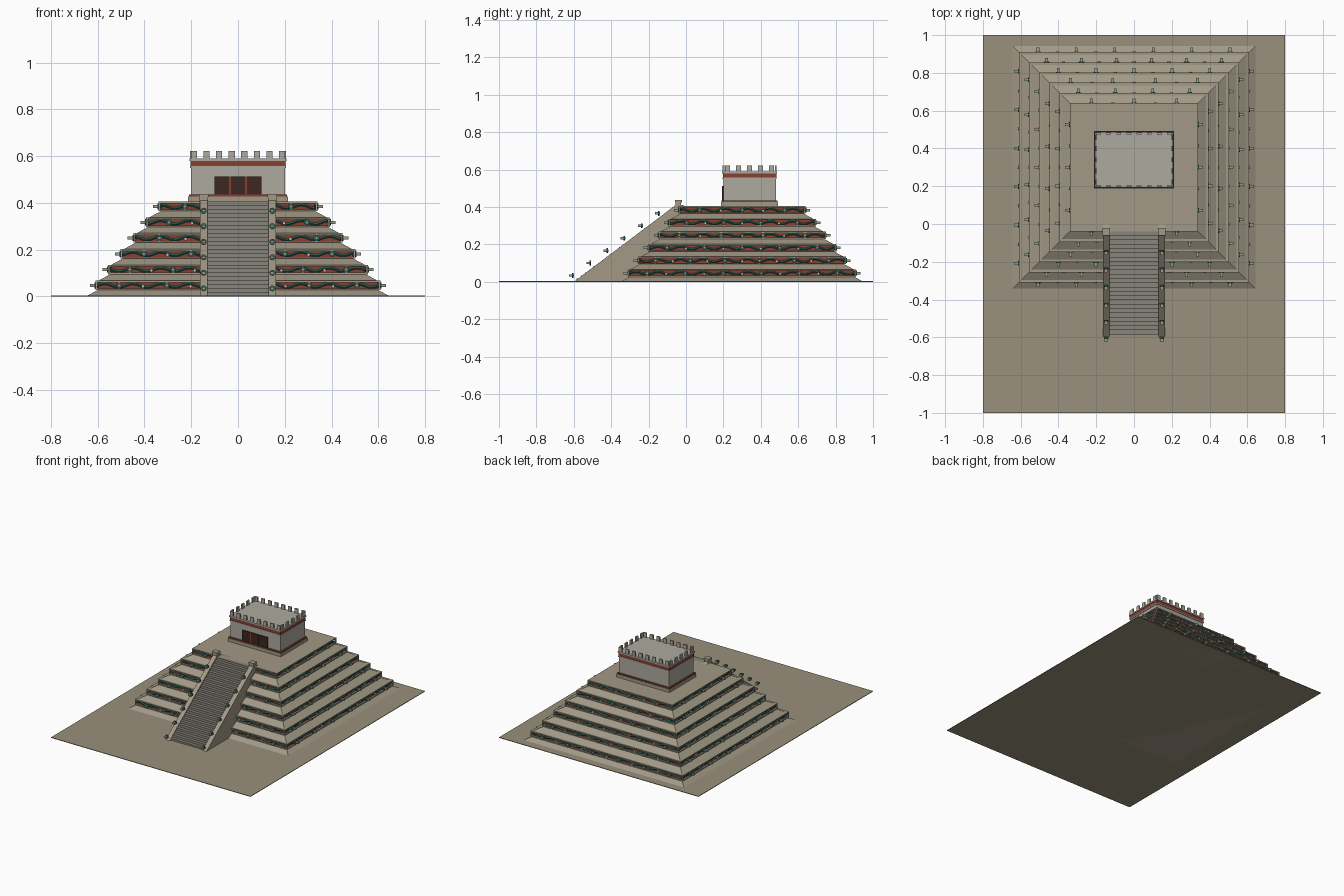
import bpy, bmesh, math
from mathutils import Matrix, Vector

if "Cube" in bpy.data.objects:
    bpy.data.objects.remove(bpy.data.objects["Cube"])


def mat(name, rgb):
    m = bpy.data.materials.new(name)
    m.diffuse_color = (*rgb, 1)
    m.use_nodes = True
    m.node_tree.nodes["Principled BSDF"].inputs["Base Color"].default_value = m.diffuse_color
    return m


STONE = mat("tan_stone", (0.36, 0.32, 0.24))
GROUND = mat("earth", (0.32, 0.28, 0.20))
PLASTER = mat("plaster", (0.42, 0.40, 0.35))
STEP = mat("step_stone", (0.25, 0.23, 0.20))
RED = mat("red_paint", (0.25, 0.05, 0.03))
GREEN = mat("green_paint", (0.03, 0.16, 0.12))
SHELL = mat("shell", (0.6, 0.56, 0.48))
DARK = mat("dark_doorway", (0.045, 0.02, 0.015))


def finish(name, bm, material):
    bmesh.ops.recalc_face_normals(bm, faces=bm.faces)
    me = bpy.data.meshes.new(name)
    bm.to_mesh(me)
    bm.free()
    me.materials.append(material)
    ob = bpy.data.objects.new(name, me)
    bpy.context.collection.objects.link(ob)
    return ob


def box(bm, x0, x1, y0, y1, z0, z1, m=Matrix()):
    t = Matrix.Translation(((x0 + x1) / 2, (y0 + y1) / 2, (z0 + z1) / 2))
    s = Matrix.Diagonal((x1 - x0, y1 - y0, z1 - z0, 1))
    bmesh.ops.create_cube(bm, size=1, matrix=m @ t @ s)


def disc(bm, x, y, z, r, depth, m=Matrix()):
    # short cylinder whose axis runs along local y
    t = Matrix.Translation((x, y, z)) @ Matrix.Rotation(math.pi / 2, 4, 'X')
    bmesh.ops.create_cone(bm, cap_ends=True, segments=10, radius1=r, radius2=r,
                          depth=depth, matrix=m @ t)


def frustum(bm, h0, h1, z0, z1):
    # square block with sloping sides around the pyramid axis
    lo, hi = ([bm.verts.new((sx * h, CY + sy * h, z)) for sx, sy in
               ((-1, -1), (1, -1), (1, 1), (-1, 1))] for h, z in ((h0, z0), (h1, z1)))
    bm.faces.new(lo)
    bm.faces.new(hi)
    for i in range(4):
        j = (i + 1) % 4
        bm.faces.new((lo[i], lo[j], hi[j], hi[i]))


def prism(bm, profile, x0, x1):
    # extrude a (y, z) outline along x
    f = bm.faces.new([bm.verts.new((x0, y, z)) for y, z in profile])
    r = bmesh.ops.extrude_face_region(bm, geom=[f])
    bmesh.ops.translate(bm, vec=(x1 - x0, 0, 0),
                        verts=[v for v in r["geom"] if isinstance(v, bmesh.types.BMVert)])


def wave(bm, x0, x1, y, z, m):
    # undulating serpent body as a four-sided tube
    n = max(4, int((x1 - x0) / 0.014))
    rings = []
    for i in range(n + 1):
        x = x0 + (x1 - x0) * i / n
        c = z + 0.008 * math.sin(x * 2 * math.pi / 0.12)
        rings.append([bm.verts.new(m @ Vector((x, y + dy, c + dz))) for dy, dz in
                      ((-0.006, 0), (0, 0.006), (0.006, 0), (0, -0.006))])
    for a, b in zip(rings, rings[1:]):
        for k in range(4):
            bm.faces.new((a[k], a[(k + 1) % 4], b[(k + 1) % 4], b[k]))
    bm.faces.new(rings[0])
    bm.faces.new(rings[-1])


CY, TIERS, H = 0.3, 6, 0.0675
TOP = TIERS * H

# ground slab
bm = bmesh.new()
box(bm, -0.8, 0.8, -1, 1, 0, 0.004)
finish("ground_slab", bm, GROUND)

# stepped tiers: sloping base, framed panel, serpents, heads and shells
for i in range(TIERS):
    t, z = 0.61 - 0.054 * i, i * H
    bm = bmesh.new()
    frustum(bm, t + 0.04, t - 0.01, z, z + 0.027)
    frustum(bm, t, t, z + 0.027, z + 0.034)
    frustum(bm, t, t, z + 0.060, z + H)
    finish(f"tier_{i + 1}_stone", bm, STONE)
    bm = bmesh.new()
    frustum(bm, t - 0.012, t - 0.012, z + 0.030, z + 0.064)
    finish(f"tier_{i + 1}_red_panel", bm, RED)

    green, heads, shells = bmesh.new(), bmesh.new(), bmesh.new()
    zc = z + 0.047
    for side in range(4):
        m = Matrix.Translation((0, CY, 0)) @ Matrix.Rotation(side * math.pi / 2, 4, 'Z')
        front = side == 0
        for a, b in (((-t + 0.01, -0.165), (0.165, t - 0.01)) if front
                     else ((-t + 0.01, t - 0.01),)):
            wave(green, a, b, -t + 0.008, zc, m)
        n = round(2 * t / 0.2)
        for k in range(n):
            x = -t + (k + 0.5) * 2 * t / n
            if not (front and abs(x) < 0.185):
                disc(green, x, -t, zc, 0.013, 0.008, m)
                box(heads, x - 0.007, x + 0.007, -t - 0.024, -t + 0.01, zc - 0.007, zc + 0.006, m)
            x += t / n
            if k < n - 1 and not (front and abs(x) < 0.18):
                disc(shells, x, -t + 0.003, zc - 0.004, 0.007, 0.012, m)
        # posts closing the panel frame at the corner
        box(heads, -t, -t + 0.008, -t, -t + 0.008, z + 0.034, z + 0.06, m)
    finish(f"tier_{i + 1}_serpent_bodies", green, GREEN)
    finish(f"tier_{i + 1}_serpent_heads", heads, STONE)
    finish(f"tier_{i + 1}_shells", shells, SHELL)

# staircase
N, Y0, Y1 = 24, -0.585, -0.04
outline = [(0.0, 0.0), (Y0, 0.0)]
for i in range(N):
    y = Y0 + (Y1 - Y0) * i / N
    outline += [(y, TOP * (i + 1) / N), (Y0 + (Y1 - Y0) * (i + 1) / N, TOP * (i + 1) / N)]
outline.append((0.0, TOP))
bm = bmesh.new()
prism(bm, outline, -0.131, 0.131)
finish("stair_steps", bm, STEP)

# balustrades with top posts and serpent heads
rails, collars, snouts = bmesh.new(), bmesh.new(), bmesh.new()
for s in (-1, 1):
    x0, x1 = sorted((s * 0.13, s * 0.163))
    prism(rails, [(-0.6, 0), (0, 0), (0, TOP), (-0.035, 0.415), (-0.05, 0.415)], x0, x1)
    box(rails, x0 - 0.001, x1 + 0.001, -0.056, -0.026, 0.38, 0.425)
    box(rails, x0 - 0.004, x1 + 0.004, -0.06, -0.022, 0.425, 0.437)
    for k in range(6):
        y, z = -0.605 + 0.092 * k, 0.034 + 0.0665 * k
        disc(collars, s * 0.147, y, z, 0.013, 0.008)
        box(snouts, s * 0.147 - 0.008, s * 0.147 + 0.008, y - 0.02, y + 0.006, z - 0.006, z + 0.006)
finish("balustrades", rails, STONE)
finish("balustrade_collars", collars, GREEN)
finish("balustrade_heads", snouts, STONE)

# temple plinth, walls and bands
for name, hx, y0, y1, z0, z1, m in (
        ("temple_plinth", 0.213, 0.187, 0.493, TOP, 0.428, STONE),
        ("temple_plinth_band", 0.21, 0.19, 0.49, 0.428, 0.436, RED),
        ("temple_walls", 0.2, 0.2, 0.48, 0.436, 0.556, PLASTER),
        ("temple_lower_cornice", 0.205, 0.195, 0.485, 0.55, 0.557, PLASTER),
        ("temple_red_frieze", 0.203, 0.197, 0.483, 0.557, 0.58, RED),
        ("temple_roof", 0.207, 0.193, 0.487, 0.58, 0.59, PLASTER)):
    bm = bmesh.new()
    box(bm, -hx, hx, y0, y1, z0, z1)
    finish(name, bm, m)

# three doorways with red posts between
bm = bmesh.new()
for k in (-1, 0, 1):
    box(bm, 0.07 * k - 0.031, 0.07 * k + 0.031, 0.192, 0.21, 0.436, 0.512)
finish("doorways", bm, DARK)
bm = bmesh.new()
for s in (-1, 1):
    box(bm, s * 0.035 - 0.004, s * 0.035 + 0.004, 0.194, 0.21, 0.436, 0.512)
finish("door_posts", bm, RED)

# roof merlons
bm = bmesh.new()
for k in range(8):
    x = -0.188 + 0.376 * k / 7
    for y in (0.2, 0.48):
        box(bm, x - 0.013, x + 0.013, y - 0.005, y + 0.005, 0.59, 0.622)
for k in range(5):
    y = 0.222 + 0.236 * k / 4
    for x in (-0.2, 0.2):
        box(bm, x - 0.005, x + 0.005, y - 0.013, y + 0.013, 0.59, 0.622)
finish("roof_merlons", bm, PLASTER)
